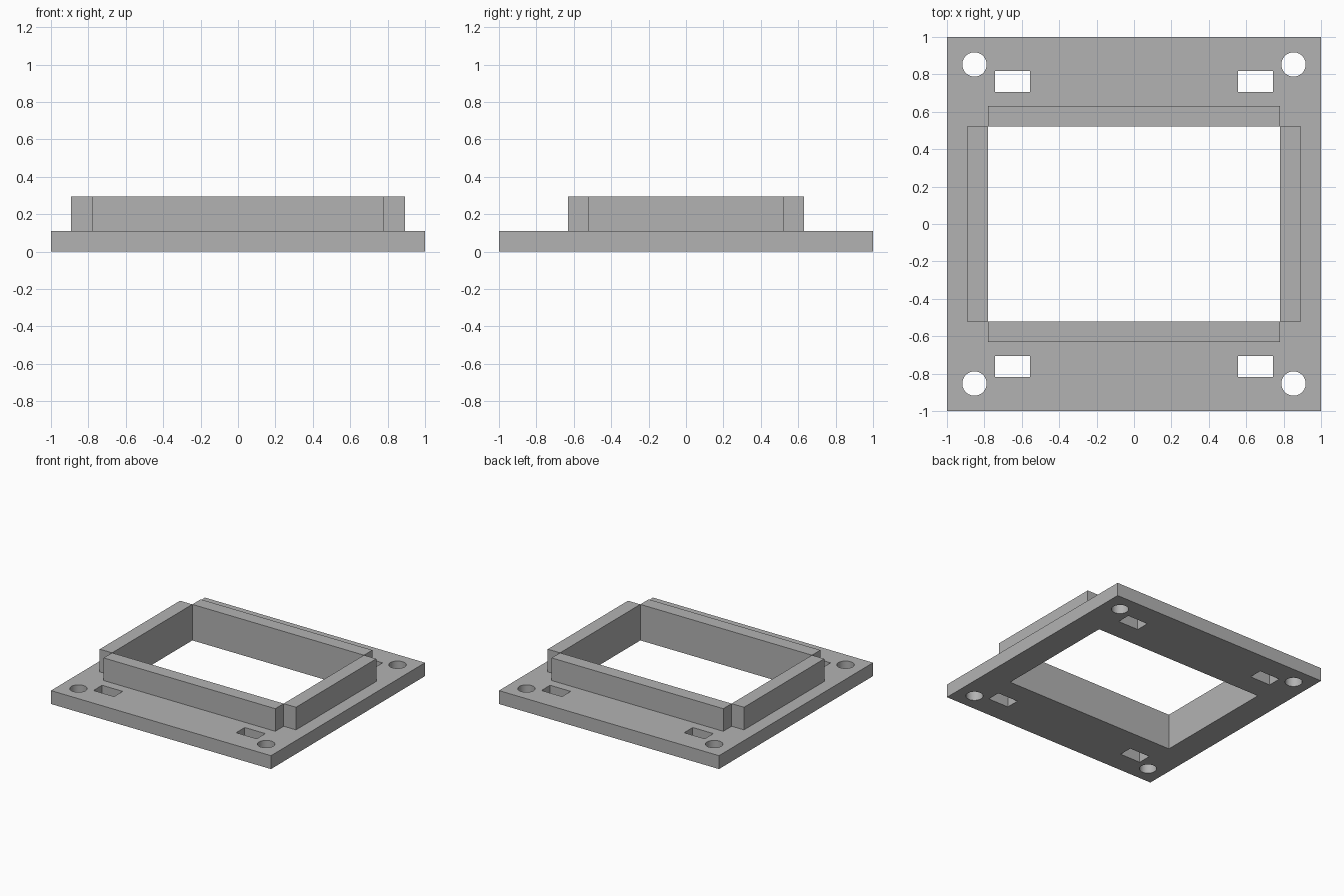
import bpy
import bmesh
import math
from mathutils import Matrix

cube = bpy.data.objects.get("Cube")
if cube:
    bpy.data.objects.remove(cube, do_unlink=True)

PLATE_T, TOP = 0.11, 0.296      # plate thickness, top of the rim walls
IN_X, IN_Y = 0.78, 0.521        # half size of the window opening
OUT_X, OUT_Y = 0.892, 0.63      # outer reach of the rim walls

grey = bpy.data.materials.new("plain grey")
grey.use_nodes = True
COLOUR = (0.45, 0.45, 0.45, 1)
grey.diffuse_color = COLOUR
grey.node_tree.nodes["Principled BSDF"].inputs["Base Color"].default_value = COLOUR


def add_box(bm, x0, x1, y0, y1, z0, z1):
    centre = Matrix.Translation(((x0 + x1) / 2, (y0 + y1) / 2, (z0 + z1) / 2))
    size = Matrix.Diagonal((x1 - x0, y1 - y0, z1 - z0, 1))
    bmesh.ops.create_cube(bm, size=1, matrix=centre @ size)


def finish(name, bm):
    mesh = bpy.data.meshes.new(name)
    bm.to_mesh(mesh)
    bm.free()
    mesh.materials.append(grey)
    obj = bpy.data.objects.new(name, mesh)
    bpy.context.collection.objects.link(obj)
    return obj


def box(name, *bounds):
    bm = bmesh.new()
    add_box(bm, *bounds)
    return finish(name, bm)


# Base plate
plate = box("base_plate", -1, 1, -1, 1, 0, PLATE_T)

# Cutter: window, four round screw holes and four rectangular slots
bm = bmesh.new()
add_box(bm, -IN_X, IN_X, -IN_Y, IN_Y, -1, 1)
for sx in (-1, 1):
    for sy in (-1, 1):
        bmesh.ops.create_cone(bm, cap_ends=True, segments=48, radius1=0.065,
                              radius2=0.065, depth=2,
                              matrix=Matrix.Translation((sx * 0.853, sy * 0.853, 0)))
        xs = sorted((sx * 0.555, sx * 0.742))
        ys = sorted((sy * 0.705, sy * 0.817))
        add_box(bm, *xs, *ys, -1, 1)
cutter = finish("hole_cutter", bm)
cutter.hide_render = True

# Cut the holes, then drop the cutter
cut = plate.modifiers.new("holes", "BOOLEAN")
cut.operation = "DIFFERENCE"
cut.solver = "EXACT"
cut.object = cutter
bpy.ops.object.select_all(action="DESELECT")
plate.select_set(True)
bpy.context.view_layer.objects.active = plate
bpy.ops.object.modifier_apply(modifier=cut.name)
bpy.data.objects.remove(cutter, do_unlink=True)
bpy.ops.object.shade_smooth_by_angle(angle=math.radians(30))

# Rim walls around the window, leaving notched corners
box("front_wall", -IN_X, IN_X, -OUT_Y, -IN_Y, PLATE_T, TOP)
box("back_wall", -IN_X, IN_X, IN_Y, OUT_Y, PLATE_T, TOP)
box("left_wall", IN_X, OUT_X, -IN_Y, IN_Y, PLATE_T, TOP)
box("right_wall", -OUT_X, -IN_X, -IN_Y, IN_Y, PLATE_T, TOP)
